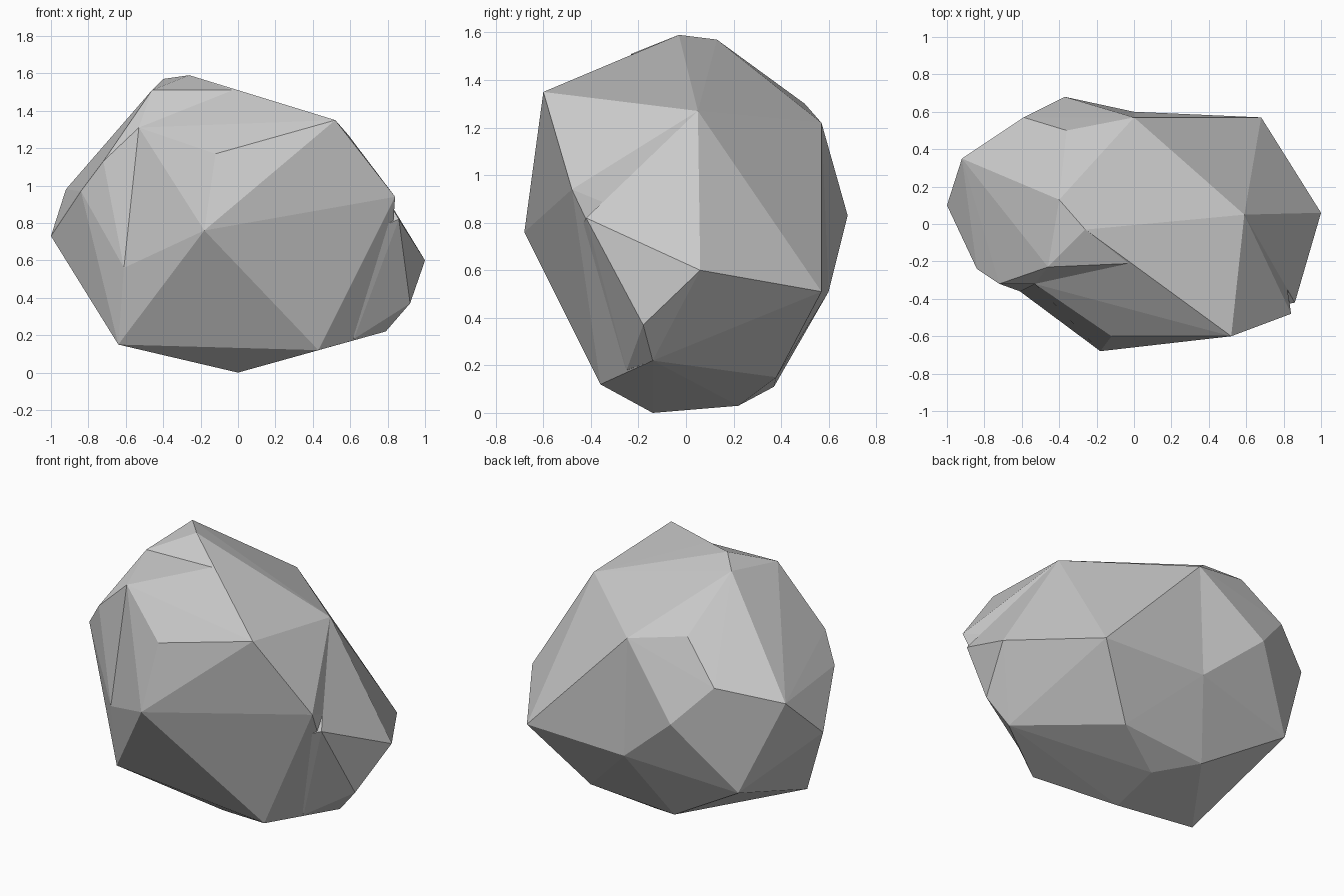
import bpy
import bmesh
from mathutils import Vector

cube = bpy.data.objects.get("Cube")
if cube:
    bpy.data.objects.remove(cube, do_unlink=True)


def make_material(name, color):
    material = bpy.data.materials.new(name)
    material.use_nodes = True
    material.diffuse_color = color
    material.node_tree.nodes["Principled BSDF"].inputs["Base Color"].default_value = color
    return material


def faceted_stone(name, corners, material):
    """Wrap flat facets around a set of corners given in hundredths of a unit."""
    bm = bmesh.new()
    for corner in corners:
        bm.verts.new(Vector(corner) / 100)
    hull = bmesh.ops.convex_hull(bm, input=bm.verts[:])
    loose = {item for item in hull["geom_interior"] + hull["geom_unused"]
             if isinstance(item, bmesh.types.BMVert)}
    bmesh.ops.delete(bm, geom=list(loose), context="VERTS")
    bmesh.ops.recalc_face_normals(bm, faces=bm.faces[:])
    mesh = bpy.data.meshes.new(name)
    bm.to_mesh(mesh)
    bm.free()
    mesh.materials.append(material)
    stone = bpy.data.objects.new(name, mesh)
    bpy.context.collection.objects.link(stone)
    return stone


stone_grey = make_material("stone grey", (0.6, 0.6, 0.6, 1.0))

# Corners shared by neighbouring lumps
peak, ridge, brow = (-26, -3, 159), (-40, 13, 157), (0, -21, 151)
slope_corner, right_front = (-53, -32, 131), (-84, -24, 97)
left_edge, right_edge, right_tip = (59, 5, 127), (-92, 35, 98), (-100, 10, 73)
right_hip, right_foot = (-61, -36, 56), (-64, -26, 15)
back_top, back_mid, back_left = (0, 57, 122), (0, 60, 51), (68, 57, 51)
back_ridge, back_notch, back_heel = (-36, 50, 130), (-59, 57, 107), (-69, 48, 42)
keel_back, keel_left, left_heel = (-18, 37, 11), (79, -14, 22), (38, 38, 15)
core = (-15, 5, 75)

# Main body: front bulge, both flanks and the underside
front = [(-18, -68, 76), (-12, -60, 117), (52, -60, 135), (84, -48, 94),
         slope_corner, right_hip]
flank = [right_tip, right_edge, left_edge]
top = [peak, ridge, brow, back_ridge, back_top]
back = [back_notch, back_mid, back_left, back_heel]
base = [(0, -14, 0), (6, 22, 3), (43, -36, 12),
        right_foot, keel_back, keel_left, left_heel]
faceted_stone("rock_body", front + flank + top + back + base, stone_grey)

# Crown lump that rises above the front slope and wraps the right side
crown = [(-46, -23, 151), (-72, -32, 113), peak, ridge, brow, slope_corner,
         right_front, right_edge, right_tip, right_hip, right_foot, core]
faceted_stone("rock_crown", crown, stone_grey)

# Back lump that bulges out behind
rear = [(-37, 68, 83), back_notch, back_ridge, back_top, back_mid,
        right_edge, back_heel, keel_back, core]
faceted_stone("rock_back", rear, stone_grey)

# Corner that juts out of the left side
shoulder = [(100, 6, 60), (86, -42, 82), (78, 5, 95), (92, -18, 37),
            (62, -47, 72), (62, -25, 18),
            left_edge, keel_left, back_left, left_heel, core]
faceted_stone("rock_shoulder", shoulder, stone_grey)
